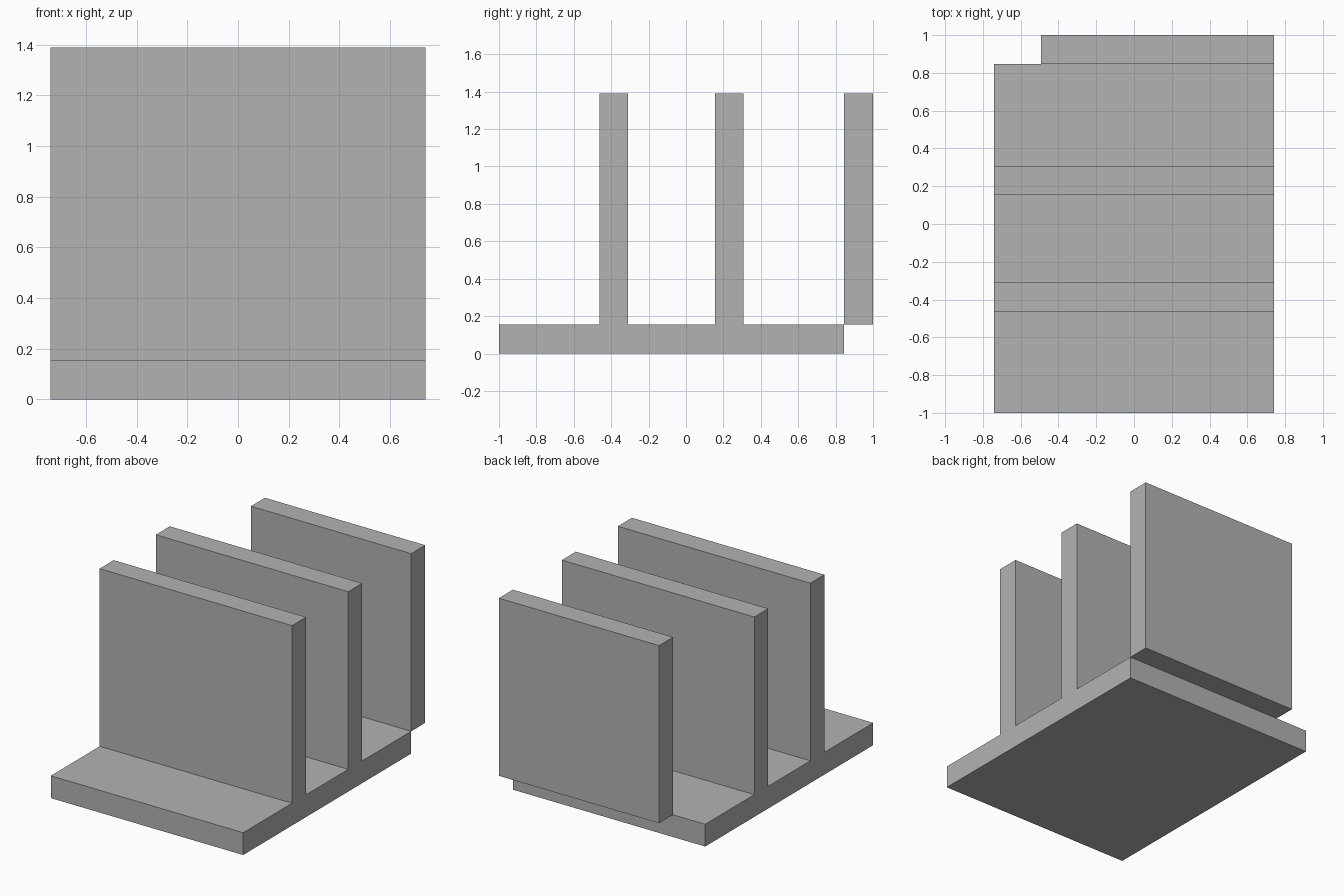
import bpy
import bmesh

cube = bpy.data.objects.get("Cube")
if cube:
    bpy.data.objects.remove(cube, do_unlink=True)

HALF_WIDTH = 0.74
BASE_TOP = 0.155
TOP = 1.39
BACK = 0.846

grey = bpy.data.materials.new("plain_grey")
grey.use_nodes = True
colour = (0.45, 0.45, 0.45, 1)
grey.diffuse_color = colour
grey.node_tree.nodes["Principled BSDF"].inputs["Base Color"].default_value = colour


def extrude_profile(name, profile, x_min, x_max):
    """Extrude a closed (y, z) profile along x."""
    bm = bmesh.new()
    face = bm.faces.new([bm.verts.new((x_min, y, z)) for y, z in profile])
    result = bmesh.ops.extrude_face_region(bm, geom=[face])
    verts = [v for v in result["geom"] if isinstance(v, bmesh.types.BMVert)]
    bmesh.ops.translate(bm, verts=verts, vec=(x_max - x_min, 0, 0))
    bmesh.ops.recalc_face_normals(bm, faces=bm.faces)
    mesh = bpy.data.meshes.new(name)
    bm.to_mesh(mesh)
    bm.free()
    mesh.materials.append(grey)
    obj = bpy.data.objects.new(name, mesh)
    bpy.context.collection.objects.link(obj)
    return obj


# Base with the two full-width dividers in one piece
profile = [(-1, 0), (-1, BASE_TOP)]
for front, rear in ((-0.463, -0.309), (0.154, 0.307)):
    profile += [(front, BASE_TOP), (front, TOP), (rear, TOP), (rear, BASE_TOP)]
profile += [(BACK, BASE_TOP), (BACK, 0)]
extrude_profile("base_with_dividers", profile, -HALF_WIDTH, HALF_WIDTH)

# Narrower back panel, touching the rear edge of the base
panel = [(BACK, BASE_TOP), (BACK, TOP), (1, TOP), (1, BASE_TOP)]
extrude_profile("back_panel", panel, -0.493, HALF_WIDTH)
